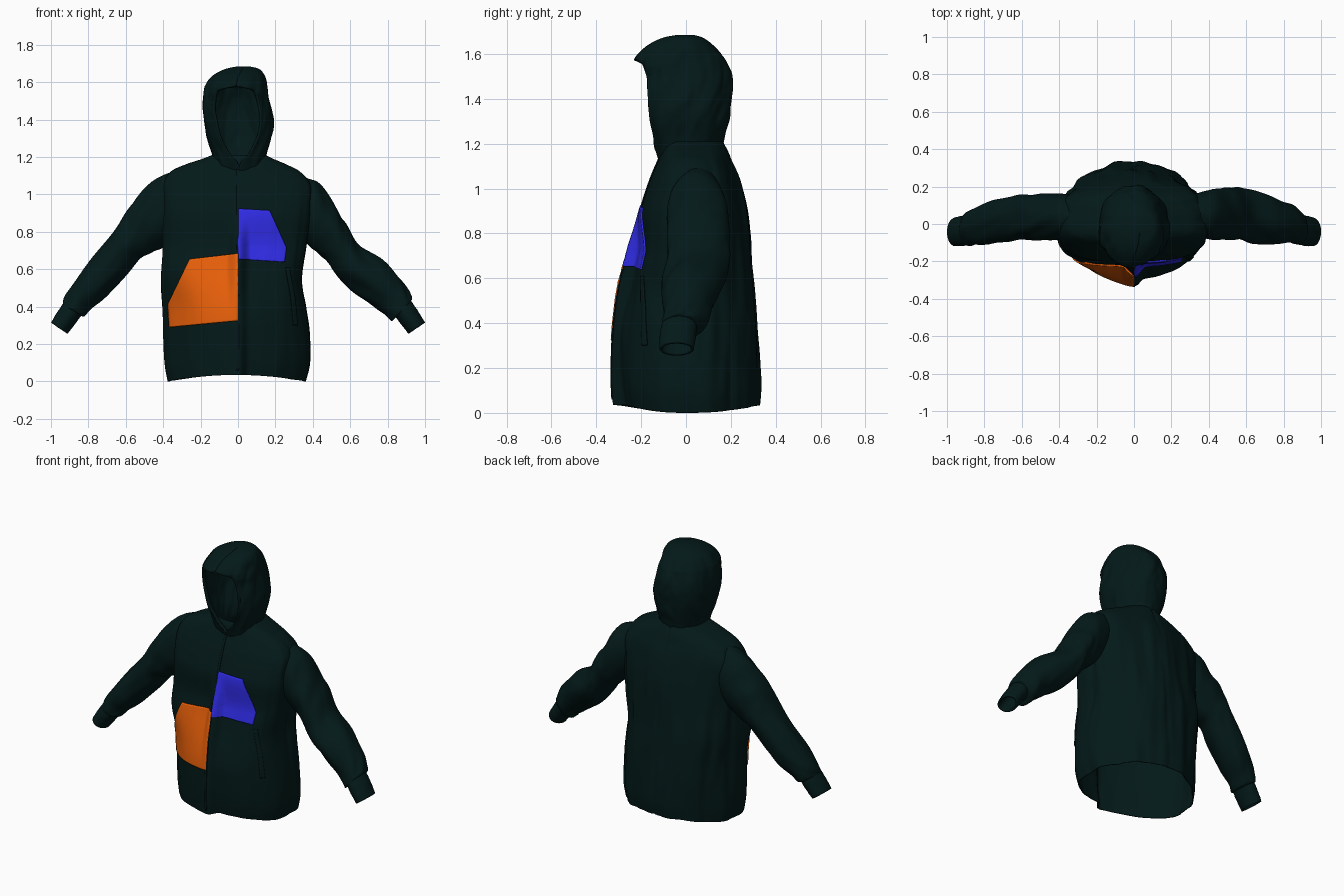
import bpy, bmesh, math
from mathutils import Vector, noise
from mathutils.bvhtree import BVHTree

if "Cube" in bpy.data.objects:
    bpy.data.objects.remove(bpy.data.objects["Cube"])


def material(name, rgb):
    m = bpy.data.materials.new(name)
    m.diffuse_color = (*rgb, 1)
    m.use_nodes = True
    m.node_tree.nodes["Principled BSDF"].inputs["Base Color"].default_value = m.diffuse_color
    return m


GREEN = material("dark_green_cloth", (0.0012, 0.0100, 0.0098))
ORANGE = material("orange_cloth", (0.80, 0.115, 0.003))
BLUE = material("blue_cloth", (0.030, 0.026, 0.82))


def sample(keys, t):
    """Smooth (Catmull-Rom) interpolation through rows of key values, t in 0..1."""
    n = len(keys) - 1
    i = min(int(t * n), n - 1)
    f = t * n - i
    a, b, c, d = (keys[min(max(k, 0), n)] for k in (i - 1, i, i + 1, i + 2))
    return [0.5 * (2 * q + (r - p) * f + (2 * p - 5 * q + 4 * r - s) * f * f
                   + (3 * q - p - 3 * r + s) * f ** 3) for p, q, r, s in zip(a, b, c, d)]


def sheet(name, point, nu, nv, mat, wrap=True, cap=False, thick=0.0):
    """Grid surface from point(u, v); u runs round (wrapped or open), v runs along."""
    bm = bmesh.new()
    cols = nu if wrap else nu + 1
    rows = [[bm.verts.new(point(i / nu, j / nv)) for i in range(cols)] for j in range(nv + 1)]
    for lo, hi in zip(rows, rows[1:]):
        for i in range(nu):
            k = (i + 1) % cols
            bm.faces.new((lo[i], lo[k], hi[k], hi[i]))
    if cap:
        bm.faces.new(rows[-1])
    if wrap:
        bmesh.ops.recalc_face_normals(bm, faces=bm.faces)
    mesh = bpy.data.meshes.new(name)
    bm.to_mesh(mesh)
    bm.free()
    mesh.polygons.foreach_set("use_smooth", [True] * len(mesh.polygons))
    mesh.materials.append(mat)
    obj = bpy.data.objects.new(name, mesh)
    bpy.context.collection.objects.link(obj)
    if thick:
        mod = obj.modifiers.new("cloth_thickness", 'SOLIDIFY')
        mod.thickness = thick
        mod.offset = -1
    return obj


def smooth(x):
    x = min(max(x, 0), 1)
    return x * x * (3 - 2 * x)


# ---- Body: rows of height, left x, right x, front y, back y
BODY = [
    (0.00, -.380, .360, -.325, .325), (0.10, -.395, .382, -.330, .330),
    (0.25, -.400, .380, -.328, .325), (0.40, -.400, .365, -.320, .315),
    (0.55, -.408, .345, -.300, .305), (0.70, -.400, .365, -.264, .290),
    (0.85, -.400, .385, -.220, .275), (0.95, -.400, .390, -.190, .260),
    (1.05, -.400, .390, -.155, .235), (1.12, -.360, .335, -.125, .205),
    (1.16, -.280, .260, -.110, .190), (1.19, -.190, .190, -.100, .175),
    (1.21, -.140, .150, -.090, .165)]


def body_point(u, v):
    z, xl, xr, yf, yb = sample(BODY, v)
    a = u * math.tau
    s, c = math.sin(a), math.cos(a)
    fold = noise.noise(Vector((s * 2.6, c * 2.6, z * 1.6)))
    fold += 0.6 * noise.noise(Vector((s * 6, c * 6 + 9, z * 3 + s * 2)))
    k = 1 + fold * (0.06 if c < 0 else 0.02) * (1 - 0.8 * smooth((z - 1) / 0.2))
    x = (xl + xr) / 2 + (xr - xl) / 2 * s * k
    if c > 0:
        high = smooth((z - 0.3) / 0.35)
        top = smooth((z - 0.95) / 0.2)
        flat = c ** (0.9 - 0.42 * high * (1 - 0.6 * top))
        # left panel runs straight to a keel at the zip near the hem
        keel = 0.75 * c + 0.25 * (1 - abs(s))
        shape = keel + (flat - keel) * high if s < 0 else flat
        # the zip stands forward of the flat belly and chest
        peak = 0.05 * high * (1 - smooth((z - 0.70) / 0.22))
        y = (yf + peak * smooth(abs(x) / 0.06)) * shape * k
        # right panel sits behind the left one near the hem
        y += 0.055 * c * smooth((x - 0.012) / 0.04) * max(0, 1 - z / 0.65)
    else:
        y = yb * abs(c) ** 0.88 * k
        y -= 0.008 * max(0, 1 - abs(x) / 0.012)      # centre back seam
    # hem rises at centre front and back
    z += 0.035 * c * c * max(0, 1 - z / 0.2)
    return Vector((x, y, max(z, 0)))


body = sheet("jacket_body", body_point, 160, 100, GREEN, thick=0.006)


# ---- Sleeves: rows of upper x, upper z, lower x, lower z, centre y, half depth
SLEEVES = {
    "right_side": [
        (.31, 1.10, .34, .77, .05, .11), (.375, 1.085, .37, .735, .05, .125),
        (.445, 1.05, .41, .70, .05, .138), (.52, .935, .46, .66, .055, .138),
        (.58, .84, .51, .59, .055, .138), (.65, .73, .58, .51, .045, .138),
        (.78, .64, .70, .42, .02, .125), (.88, .53, .78, .36, 0, .105),
        (.925, .45, .82, .325, -.02, .09), (.925, .43, .85, .35, -.03, .07)],
    "left_side": [
        (-.31, 1.125, -.33, .78, .04, .11), (-.37, 1.115, -.37, .74, .04, .12),
        (-.44, 1.08, -.40, .72, .04, .125), (-.54, .985, -.47, .68, .04, .125),
        (-.61, .89, -.53, .65, .04, .122), (-.67, .80, -.60, .57, .03, .12),
        (-.80, .63, -.70, .46, .01, .115), (-.905, .49, -.78, .395, -.01, .10),
        (-.935, .42, -.82, .35, -.025, .09), (-.93, .41, -.85, .355, -.03, .07)]}


def tube_point(keys, crease):
    def point(u, v):
        ux, uz, lx, lz, yc, ry = sample(keys, v)
        a = u * math.tau
        s, c = math.sin(a), math.cos(a)
        n = noise.noise(Vector((s * 1.3 + keys[0][0] * 9, c * 1.3, v * 9 + s * 1.2)))
        k = 1 + crease * n * smooth(v * 4 - 0.4)
        return Vector(((ux + lx) / 2 + (ux - lx) / 2 * c * k, yc + ry * s * k,
                       (uz + lz) / 2 + (uz - lz) / 2 * c * k))
    return point


for side, keys in SLEEVES.items():
    sheet("sleeve_" + side, tube_point(keys, 0.12), 48, 80, GREEN)
    sg = 1 if keys[0][0] > 0 else -1
    # ribbed cuff hanging from the gathered sleeve end
    cuff = [(sg * .915, .445, sg * .83, .36, -.03, .075),
            (sg * .94, .41, sg * .85, .335, -.033, .08),
            (sg * .972, .362, sg * .88, .295, -.038, .08),
            (sg * 1.0, .315, sg * .912, .255, -.042, .076)]
    sheet("cuff_" + side, tube_point(cuff, 0.03), 48, 12, GREEN, thick=0.012)


# ---- Hood: height, left x, right x, front y, back y, half angle of face opening
HOOD = [
    (1.10, -.150, .150, -.105, .170, 0), (1.15, -.130, .140, -.130, .160, 0),
    (1.22, -.140, .155, -.155, .170, .42), (1.30, -.165, .178, -.182, .190, .62),
    (1.38, -.180, .187, -.200, .200, .70), (1.45, -.188, .178, -.208, .205, .74),
    (1.51, -.185, .165, -.212, .200, .72), (1.555, -.178, .158, -.222, .185, .60),
    (1.585, -.168, .152, -.222, .170, 0), (1.635, -.135, .142, -.175, .125, 0),
    (1.67, -.070, .115, -.110, .080, 0), (1.685, .000, .060, -.040, .035, 0)]


def hood_point(u, v, shrink=1.0):
    z, xl, xr, yf, yb, gap = sample(HOOD, v)
    gap = max(gap, 0)
    a = gap + u * (math.tau - 2 * gap)
    s, c = math.sin(a), math.cos(a)
    n = noise.noise(Vector((s * 2, c * 2, z * 6 + c * 2)))
    n += 0.6 * noise.noise(Vector((s * 4 + 5, c * 4, z * 14 + c * 4)))
    k = shrink * (1 + 0.06 * n * (1 - smooth((z - 1.6) / 0.08)))
    xm, ym = (xl + xr) / 2, (yf + yb) / 2
    # front half is boxier so the opening edges reach forward
    box = 0.65 + 0.35 * smooth((z - 1.53) / 0.08) if c > 0 else 1
    depth = math.copysign(abs(c) ** box, c)
    return Vector((xm + (xr - xl) / 2 * s * k, ym - (yb - yf) / 2 * depth * k, z))


sheet("hood", hood_point, 96, 90, GREEN, wrap=False, cap=True, thick=0.015)


# hem roll following both edges of the face opening
def hood_rim(u, v):
    t = 0.12 + 0.58 * (1 - abs(2 * v - 1))
    p = hood_point(0.0 if v < 0.5 else 1.0, t)
    if abs(v - 0.5) < 0.02:
        p.x *= abs(v - 0.5) / 0.02
    a = u * math.tau
    return p + Vector((math.cos(a) * 0.009, 0.010 + math.sin(a) * 0.012, 0))


sheet("hood_opening_hem", hood_rim, 10, 100, GREEN)


# ---- Flat pieces laid on the jacket front
bm = bmesh.new()
bm.from_mesh(body.data)
front = BVHTree.FromBMesh(bm)
bm.free()


def polyline(pts, t):
    f = t * (len(pts) - 1)
    i = min(int(f), len(pts) - 2)
    return Vector(pts[i]).lerp(Vector(pts[i + 1]), f - i)


def patch(name, left, right, mat, lift=0.008, nu=30, nv=40):
    """Cloth piece between two edges (x, z, listed bottom to top), laid on the front."""
    def point(u, v):
        p = polyline(left, v).lerp(polyline(right, v), u)
        hit, normal = front.ray_cast(Vector((p.x, -2, p.y)), Vector((0, 1, 0)))[:2]
        if hit is None:
            return Vector((p.x, -0.1, p.y))
        # lift mostly forward, so the outline stays as drawn
        return hit + Vector((0, -lift * min(2, 1 / max(abs(normal.y), 0.1)), 0))
    return sheet(name, point, nu, nv, mat, wrap=False, thick=lift)


patch("orange_pocket_patch", [(-.37, .29), (-.377, .41), (-.26, .655)],
      [(0, .325), (0, .505), (0, .685)], ORANGE)
patch("blue_chest_patch", [(.002, .655), (.002, .745), (.002, .925)],
      [(.25, .64), (.26, .715), (.17, .915)], BLUE)
patch("front_zip", [(-.008, .06), (-.008, 1.15)], [(.004, .06), (.004, 1.15)],
      GREEN, lift=0.005, nu=2, nv=80)
patch("pocket_welt", [(.30, .30), (.285, .45), (.255, .61)],
      [(.322, .30), (.307, .45), (.277, .61)], GREEN, lift=0.007, nu=4, nv=30)
